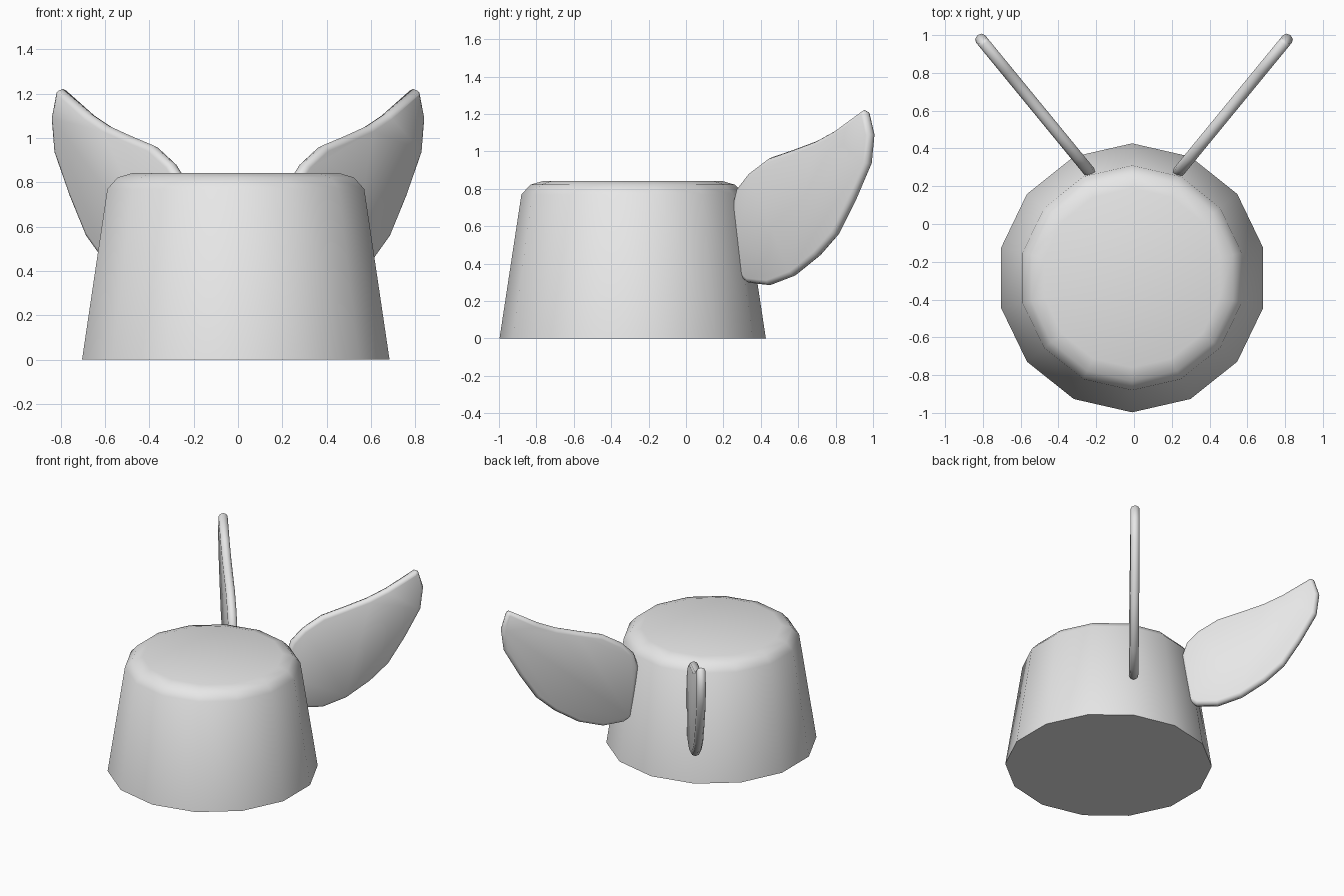
import bpy, bmesh, math
from mathutils import Vector

cube = bpy.data.objects.get("Cube")
if cube:
    bpy.data.objects.remove(cube, do_unlink=True)

grey = bpy.data.materials.new("light grey")
grey.use_nodes = True
grey.diffuse_color = (0.8, 0.8, 0.8, 1)
grey.node_tree.nodes["Principled BSDF"].inputs["Base Color"].default_value = (0.8, 0.8, 0.8, 1)


def loft(name, rings, angle):
    """Skin a list of equal closed rings, cap both ends and shade smoothly."""
    bm = bmesh.new()
    loops = [[bm.verts.new(p) for p in ring] for ring in rings]
    n = len(loops[0])
    for a, b in zip(loops, loops[1:]):
        for i in range(n):
            j = (i + 1) % n
            bm.faces.new((a[i], a[j], b[j], b[i]))
    bm.faces.new(loops[0])
    bm.faces.new(loops[-1])
    bmesh.ops.recalc_face_normals(bm, faces=bm.faces)
    mesh = bpy.data.meshes.new(name)
    bm.to_mesh(mesh)
    bm.free()
    mesh.materials.append(grey)
    obj = bpy.data.objects.new(name, mesh)
    bpy.context.collection.objects.link(obj)
    bpy.ops.object.select_all(action='DESELECT')
    obj.select_set(True)
    bpy.context.view_layer.objects.active = obj
    bpy.ops.object.shade_smooth_by_angle(angle=math.radians(angle))
    return obj


# Tapered fourteen-sided body with a rounded top rim: (radius, height)
SIDES = 14
profile = [(0.712, 0), (0.595, 0.77), (0.547, 0.822), (0.475, 0.843)]
loft("body", [[(-0.01 + r * math.sin(2 * math.pi * i / SIDES),
                -0.285 + r * math.cos(2 * math.pi * i / SIDES), z)
               for i in range(SIDES)] for r, z in profile], 50)

# Wing outline in depth and height, clockwise from the root
outline = [(0.255, 0.70), (0.28, 0.80), (0.345, 0.885), (0.45, 0.965), (0.58, 1.01),
           (0.70, 1.055), (0.80, 1.11), (0.955, 1.222), (0.972, 1.21), (1.0, 1.09),
           (0.985, 0.935), (0.90, 0.735), (0.81, 0.555), (0.71, 0.44), (0.58, 0.335),
           (0.45, 0.285), (0.335, 0.298), (0.295, 0.335), (0.272, 0.52)]
SLOPE = 0.82                       # sideways run per unit of depth
STRETCH = math.hypot(1, SLOPE)     # true length per unit of depth
flat = [Vector(((y - 0.255) * STRETCH, z)) for y, z in outline]


def inset(points, amount):
    """Move each point of a clockwise outline inward."""
    result = []
    for i, p in enumerate(points):
        a = (p - points[i - 1]).normalized()
        b = (points[(i + 1) % len(points)] - p).normalized()
        t = (a + b).normalized()
        result.append(p + Vector((t.y, -t.x)) * amount)
    return result


def wing(name, side):
    # Rounded edge: (inset, offset from the middle plane)
    section = [(0.026, -0.031), (0.008, -0.022), (0, 0), (0.008, 0.022), (0.026, 0.031)]
    rings = []
    for amount, w in section:
        rings.append([(side * (0.218 + (u * SLOPE + w) / STRETCH),
                       0.255 + (u - w * SLOPE) / STRETCH, z)
                      for u, z in inset(flat, amount)])
    loft(name, rings, 70)


wing("left_wing", 1)
wing("right_wing", -1)
